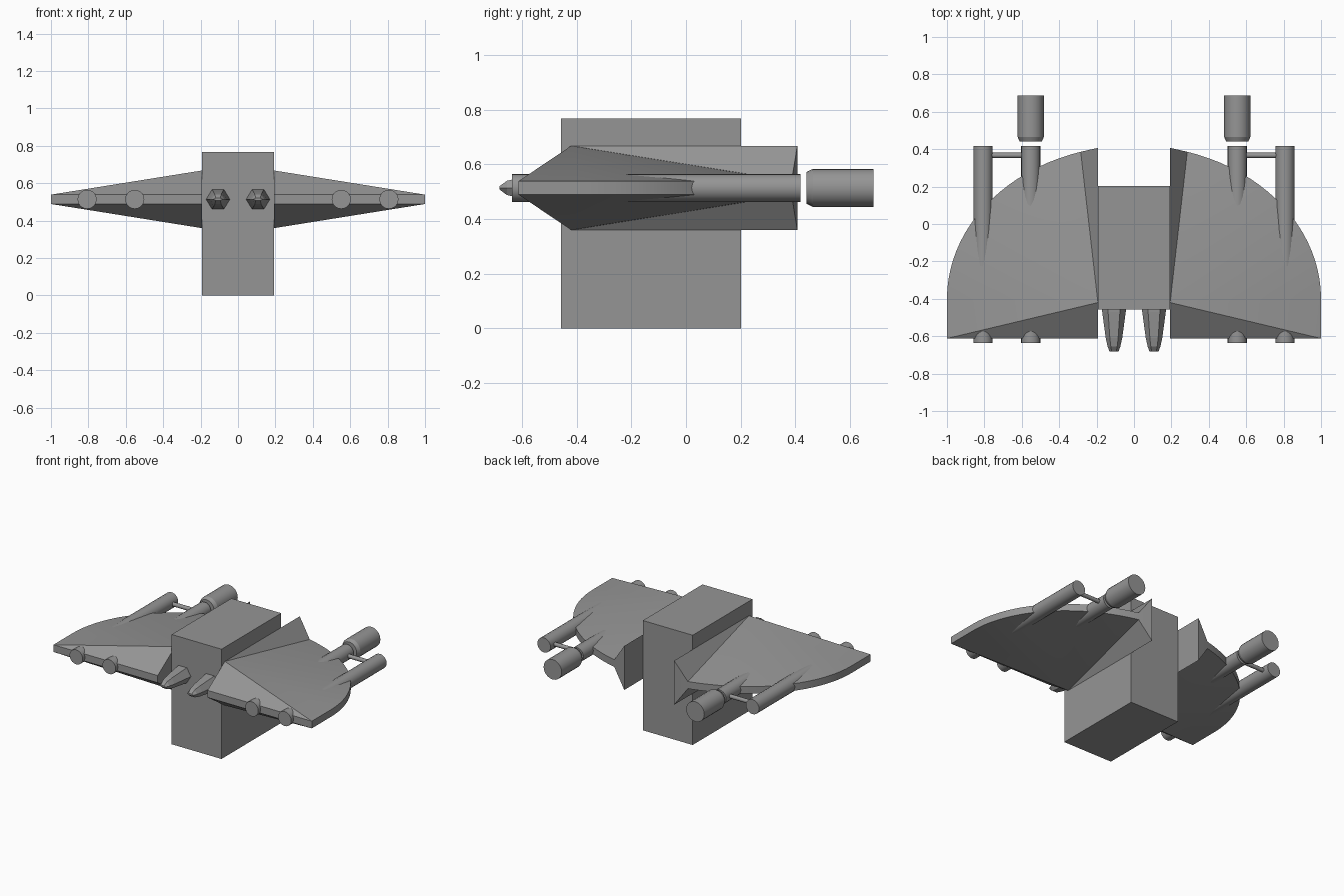
import bpy, bmesh, math
from mathutils import Matrix

if "Cube" in bpy.data.objects:
    bpy.data.objects.remove(bpy.data.objects["Cube"])

ZC = 0.514      # height of the wing plane
ROOT = 0.193    # half width of the hull

# Dark grey finish used on every part
dark = bpy.data.materials.new("dark_grey")
dark.diffuse_color = (0.3, 0.3, 0.3, 1)
dark.use_nodes = True
dark.node_tree.nodes["Principled BSDF"].inputs["Base Color"].default_value = dark.diffuse_color


def finish(name, bm, smooth=None):
    bmesh.ops.recalc_face_normals(bm, faces=bm.faces)
    mesh = bpy.data.meshes.new(name)
    bm.to_mesh(mesh)
    bm.free()
    mesh.materials.append(dark)
    ob = bpy.data.objects.new(name, mesh)
    bpy.context.collection.objects.link(ob)
    if smooth:
        bpy.ops.object.select_all(action='DESELECT')
        ob.select_set(True)
        bpy.context.view_layer.objects.active = ob
        bpy.ops.object.shade_smooth_by_angle(angle=math.radians(smooth))
    return ob


def lathe(name, x, rings, sides, smooth=None):
    """Closed loft along y; rings are (y, half width, half height)."""
    bm = bmesh.new()
    loops = []
    for y, hx, hz in rings:
        loops.append([bm.verts.new((x + hx * math.cos(2 * math.pi * i / sides), y,
                                    ZC + hz * math.sin(2 * math.pi * i / sides)))
                      for i in range(sides)])
    for a, b in zip(loops, loops[1:]):
        for i in range(sides):
            j = (i + 1) % sides
            bm.faces.new((a[i], a[j], b[j], b[i]))
    bm.faces.new(loops[0])
    bm.faces.new(loops[-1])
    return finish(name, bm, smooth)


def wing(name, s):
    """Thin-rimmed fan wing rising to a ridge point at the hull."""
    # Outline: front root, front tip, then the curved trailing edge
    outline = [(ROOT, -0.612), (1.0, -0.612)]
    end = math.acos(0.285)
    outline += [(math.cos(end * i / 20), -0.4 + 0.82 * math.sin(end * i / 20))
                for i in range(21)]
    bm = bmesh.new()
    sheets = []
    for d in (1, -1):
        rim = [bm.verts.new((s * x, y, ZC + d * 0.025)) for x, y in outline]
        rim.append(bm.verts.new((s * ROOT, 0.407, ZC + d * 0.154)))
        apex = bm.verts.new((s * ROOT, -0.42, ZC + d * 0.154))
        for a, b in zip(rim, rim[1:]):
            bm.faces.new((apex, a, b))
        sheets.append((rim, apex))
    (top, ta), (low, la) = sheets
    for i in range(len(top) - 1):
        bm.faces.new((top[i], top[i + 1], low[i + 1], low[i]))
    # Inner root wall
    bm.faces.new((top[0], ta, la, low[0]))
    bm.faces.new((ta, top[-1], low[-1], la))
    return finish(name, bm, 15)


# Central hull block
bm = bmesh.new()
bmesh.ops.create_cube(bm, size=1, matrix=Matrix.Translation((0, -0.128, 0.384))
                      @ Matrix.Diagonal((2 * ROOT, 0.66, 0.768, 1)))
finish("hull", bm)

for side, s in (("right", 1), ("left", -1)):
    wing(side + "_wing", s)

    # Long tubes running through the wing
    for label, x in (("inner", 0.552), ("outer", 0.807)):
        lathe(f"{side}_{label}_tube", s * x,
              [(-0.637, 0.051, 0.051), (0.418, 0.051, 0.051)], 20, 35)

    # Engine pod behind the inner tube
    lathe(side + "_engine_pod", s * 0.552,
          [(0.44, 0.058, 0.058), (0.465, 0.07, 0.07), (0.686, 0.07, 0.07)], 20, 25)

    # Strut joining the tubes
    bm = bmesh.new()
    bmesh.ops.create_cone(bm, cap_ends=True, segments=12, radius1=0.014,
                          radius2=0.014, depth=0.25,
                          matrix=Matrix.Translation((s * 0.68, 0.367, ZC))
                          @ Matrix.Rotation(math.pi / 2, 4, 'Y'))
    finish(side + "_strut", bm, 35)

    # Six-sided nose prong with a wedge tip
    lathe(side + "_nose_prong", s * 0.107,
          [(-0.42, 0.065, 0.062), (-0.47, 0.063, 0.06), (-0.61, 0.044, 0.042),
           (-0.655, 0.034, 0.03), (-0.682, 0.024, 0.007)], 6)
